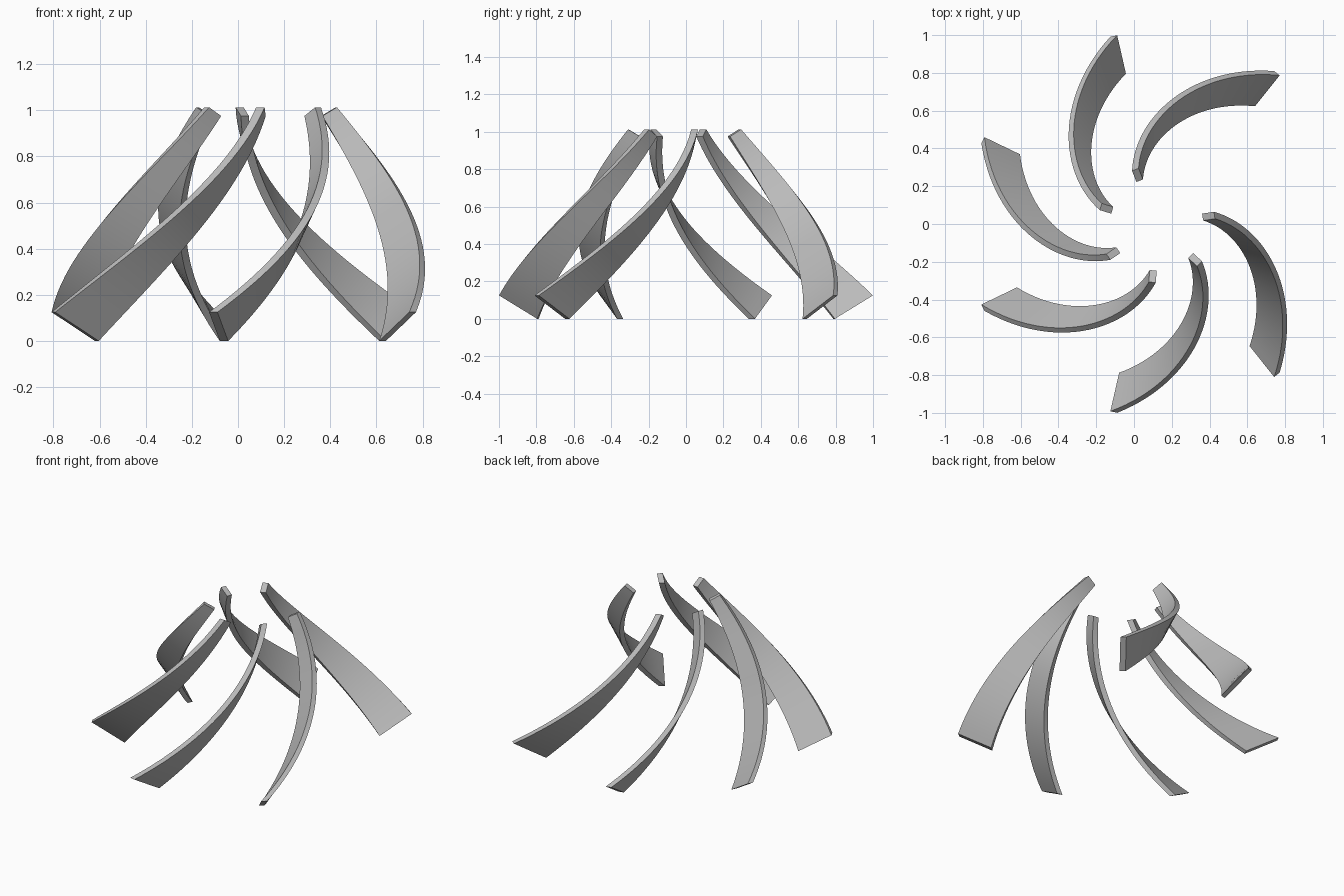
import bpy, bmesh
from math import cos, sin, radians, tau

cube = bpy.data.objects.get("Cube")
if cube:
    bpy.data.objects.remove(cube, do_unlink=True)

grey = bpy.data.materials.new("plain_grey")
grey.use_nodes = True
colour = (0.5, 0.5, 0.5, 1)
grey.diffuse_color = colour
grey.node_tree.nodes["Principled BSDF"].inputs["Base Color"].default_value = colour

CENTRE_X = 0.12
SLOTS = 7            # ring spacing; the slot on +x stays empty
SEGMENTS = 28
HALF_THICK = 0.0185
TWIST = radians(60)


def section(t, base_angle):
    """Four corners of the slanted, tapering blade section at height fraction t."""
    taper = 1 - 0.697 * t
    outer, inner = 1.021 * taper, 0.812 * taper
    low = 0.975 * t
    high = low + 0.125 * taper
    a = base_angle + TWIST * t
    corners = ((outer, HALF_THICK, high), (outer, -HALF_THICK, high),
               (inner, -HALF_THICK, low), (inner, HALF_THICK, low))
    return [(CENTRE_X + r * cos(a) - s * sin(a), r * sin(a) + s * cos(a), z)
            for r, s, z in corners]


def make_blade(index):
    bm = bmesh.new()
    rings = [[bm.verts.new(p) for p in section(i / SEGMENTS, tau * index / SLOTS)]
             for i in range(SEGMENTS + 1)]
    # Long sides
    for lower, upper in zip(rings, rings[1:]):
        for k in range(4):
            n = (k + 1) % 4
            bm.faces.new((lower[k], lower[n], upper[n], upper[k]))
    # End caps
    bm.faces.new(rings[0][::-1])
    bm.faces.new(rings[-1])
    bmesh.ops.recalc_face_normals(bm, faces=bm.faces)
    mesh = bpy.data.meshes.new(f"blade_{index}")
    bm.to_mesh(mesh)
    bm.free()
    mesh.materials.append(grey)
    blade = bpy.data.objects.new(f"curved_blade_{index}", mesh)
    bpy.context.collection.objects.link(blade)
    return blade


# Six spiralling blades
bpy.ops.object.select_all(action='DESELECT')
for index in range(1, SLOTS):
    blade = make_blade(index)
    blade.select_set(True)
    bpy.context.view_layer.objects.active = blade
bpy.ops.object.shade_smooth_by_angle(angle=radians(30))
